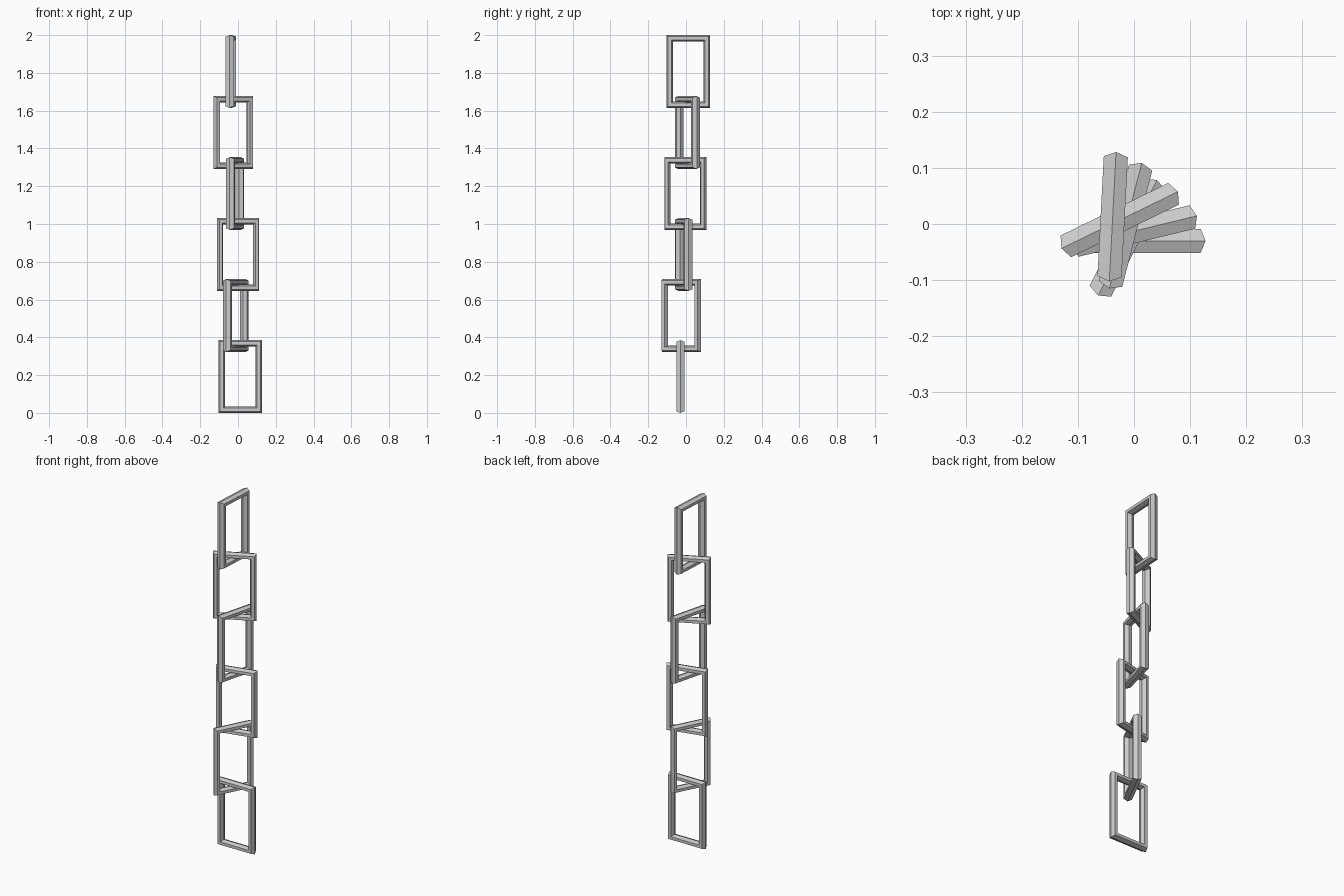
import bpy, math

if "Cube" in bpy.data.objects:
    bpy.data.objects.remove(bpy.data.objects["Cube"])

HALF_W, HALF_H = 0.1155, 0.1925   # outer half size of a link
RX, RZ, RD = 0.0173, 0.0165, 0.0248  # bar half thickness: across, vertical, depth
STEP = 0.323                      # vertical distance between links
SIDES = 6


def make_link(name, x, y, z, angle):
    """Rectangular ring with a six-sided bar and mitred corners."""
    verts, faces = [], []
    for sx, sz in ((1, 1), (-1, 1), (-1, -1), (1, -1)):
        for i in range(SIDES):
            a = 2 * math.pi * i / SIDES
            verts.append((sx * (HALF_W - RX + RX * math.cos(a)),
                          RD * math.sin(a),
                          sz * (HALF_H - RZ + RZ * math.cos(a))))
    for c in range(4):
        n = (c + 1) % 4
        for i in range(SIDES):
            j = (i + 1) % SIDES
            faces.append((c * SIDES + i, c * SIDES + j,
                          n * SIDES + j, n * SIDES + i)[::-1])
    mesh = bpy.data.meshes.new(name)
    mesh.from_pydata(verts, [], faces)
    # make all normals point outward
    import bmesh
    bm = bmesh.new()
    bm.from_mesh(mesh)
    bmesh.ops.recalc_face_normals(bm, faces=bm.faces)
    bm.to_mesh(mesh)
    bm.free()
    obj = bpy.data.objects.new(name, mesh)
    obj.location = (x, y, z)
    obj.rotation_euler = (0, 0, math.radians(angle))
    bpy.context.collection.objects.link(obj)


# chain links from bottom to top: centre x, centre y, twist
links = [(0.012, -0.030, 0), (-0.0115, -0.0245, 63), (0.0, -0.0125, 13.5),
         (-0.015, -0.003, 75.5), (-0.0255, 0.007, 26), (-0.038, 0.013, 87)]
for i, (x, y, angle) in enumerate(links):
    make_link(f"chain_link_{i + 1}", x, y, HALF_H + i * STEP, angle)
